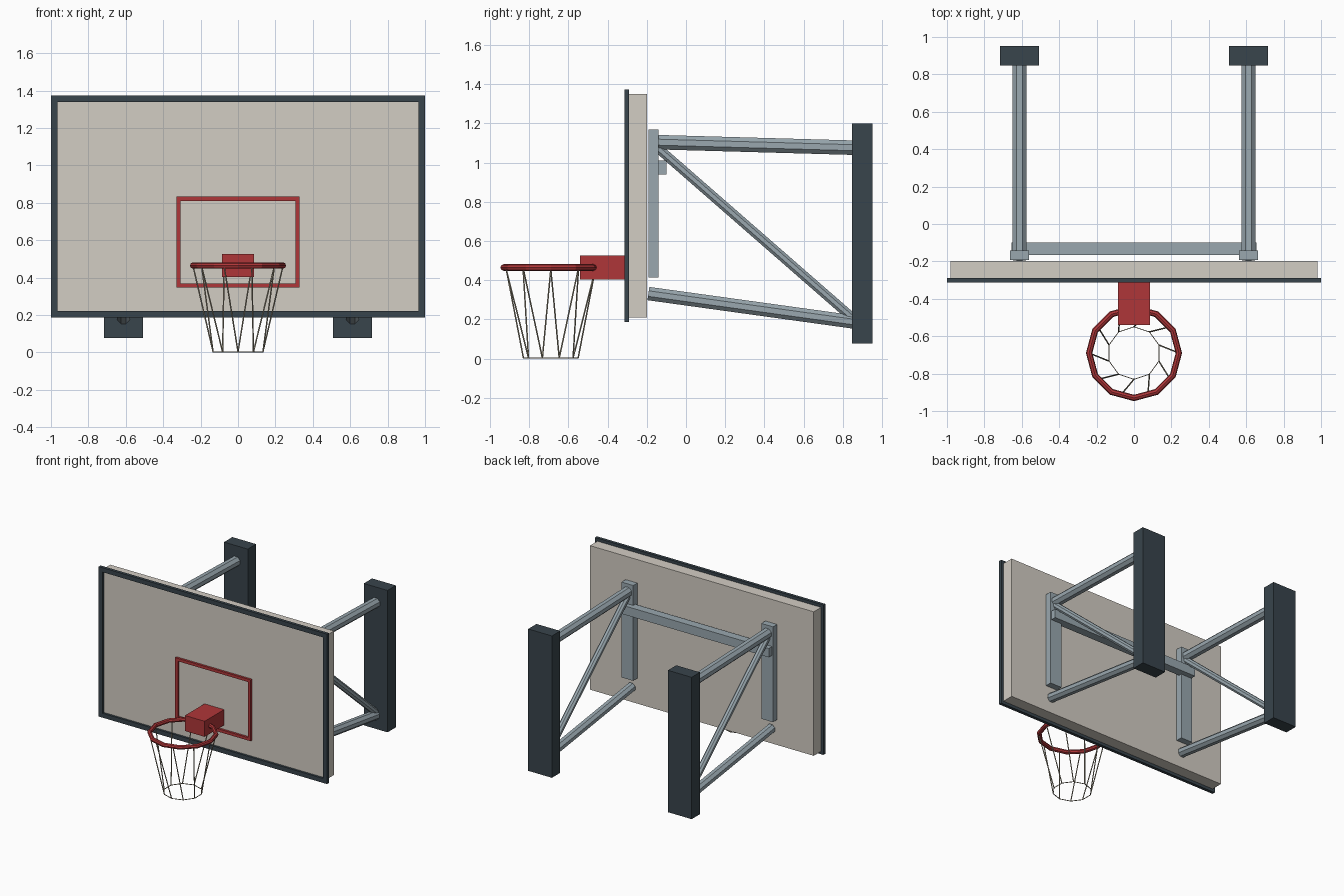
import bpy, bmesh, math
from mathutils import Vector, Matrix

cube = bpy.data.objects.get("Cube")
if cube:
    bpy.data.objects.remove(cube, do_unlink=True)


def material(name, rgb):
    m = bpy.data.materials.new(name)
    m.use_nodes = True
    color = (*rgb, 1)
    m.diffuse_color = color
    m.node_tree.nodes["Principled BSDF"].inputs["Base Color"].default_value = color
    return m


PANEL = material("warm white panel", (0.65, 0.61, 0.55))
DARK = material("dark slate", (0.04, 0.058, 0.072))
RED = material("rim red", (0.43, 0.037, 0.04))
STEEL = material("grey steel", (0.32, 0.39, 0.43))
CORD = material("net cord", (0.38, 0.34, 0.25))


def finish(bm, name, mat):
    mesh = bpy.data.meshes.new(name)
    bmesh.ops.recalc_face_normals(bm, faces=bm.faces[:])
    bm.to_mesh(mesh)
    bm.free()
    mesh.materials.append(mat)
    ob = bpy.data.objects.new(name, mesh)
    bpy.context.collection.objects.link(ob)
    return ob


def add_box(bm, xs, ys, zs):
    """Box spanning three (low, high) ranges."""
    lo, hi = (Vector(c) for c in zip(xs, ys, zs))
    bmesh.ops.create_cube(bm, size=1, matrix=Matrix.Translation((lo + hi) / 2)
                          @ Matrix.Diagonal((*(hi - lo), 1)))


def box(name, mat, xs, ys, zs):
    bm = bmesh.new()
    add_box(bm, xs, ys, zs)
    return finish(bm, name, mat)


def add_tube(bm, a, b, radius, sides):
    """Capped tube from point a to point b."""
    a, b = Vector(a), Vector(b)
    d = b - a
    turn = d.to_track_quat('Z', 'Y').to_matrix().to_4x4()
    spin = Matrix.Rotation(math.pi / sides, 4, 'Z')
    bmesh.ops.create_cone(bm, cap_ends=True, segments=sides, radius1=radius,
                          radius2=radius, depth=d.length,
                          matrix=Matrix.Translation((a + b) / 2) @ turn @ spin)


def tube(name, mat, a, b, radius, sides=8):
    bm = bmesh.new()
    add_tube(bm, a, b, radius, sides)
    return finish(bm, name, mat)


def border(name, mat, half, zs, width, ys):
    """Rectangular frame of four bars facing the front."""
    bm = bmesh.new()
    z0, z1 = zs
    for z in (z0, z1 - width):
        add_box(bm, (-half, half), ys, (z, z + width))
    for x in (-half, half - width):
        add_box(bm, (x, x + width), ys, (z0 + width, z1 - width))
    return finish(bm, name, mat)


# Backboard with edge frame and shooting square
box("backboard", PANEL, (-0.98, 0.98), (-0.297, -0.198), (0.21, 1.35))
border("board_frame", DARK, 1.0, (0.187, 1.374), 0.035, (-0.314, -0.29))
border("target_square", RED, 0.33, (0.347, 0.833), 0.023, (-0.314, -0.29))

# Rim and its bracket
HOOP_Y, RIM_Z, RIM_R = -0.69, 0.465, 0.24
box("rim_bracket", RED, (-0.086, 0.086), (-0.54, -0.295), (0.403, 0.526))
bpy.ops.mesh.primitive_torus_add(major_segments=12, minor_segments=8,
                                 major_radius=RIM_R, minor_radius=0.017,
                                 location=(0, HOOP_Y, RIM_Z))
rim = bpy.context.object
rim.name = "rim"
rim.data.materials.append(RED)


# Twisted net strands ending in a small hoop
def on_circle(radius, step, z):
    angle = math.radians(-90 + 36 * step)
    return (radius * math.cos(angle), HOOP_Y + radius * math.sin(angle), z)


net = bmesh.new()
for i in range(10):
    add_tube(net, on_circle(RIM_R, i - 0.5, RIM_Z - 0.005),
             on_circle(0.14, i, 0.003), 0.004, 5)
    add_tube(net, on_circle(0.14, i, 0.003), on_circle(0.14, i + 1, 0.003), 0.003, 4)
finish(net, "net", CORD)

# Wall posts, uprights, arms and diagonal braces on each side
for side, s in (("left", 1), ("right", -1)):
    x = 0.612 * s
    box(side + "_wall_post", DARK, (x - 0.104, x + 0.104), (0.848, 0.952), (0.077, 1.2))
    box(side + "_upright", STEEL, (x - 0.051, x + 0.051), (-0.192, -0.141), (0.413, 1.168))
    tube(side + "_upper_arm", STEEL, (x, -0.16, 1.105), (x, 0.87, 1.076), 0.04)
    tube(side + "_lower_arm", STEEL, (x, -0.192, 0.332), (x, 0.87, 0.185), 0.037)
    tube(side + "_diagonal_brace", STEEL, (x, -0.15, 1.08), (x, 0.87, 0.19), 0.026)

# Crossbar joining the uprights
box("crossbar", STEEL, (-0.655, 0.655), (-0.166, -0.1), (0.94, 1.01))
